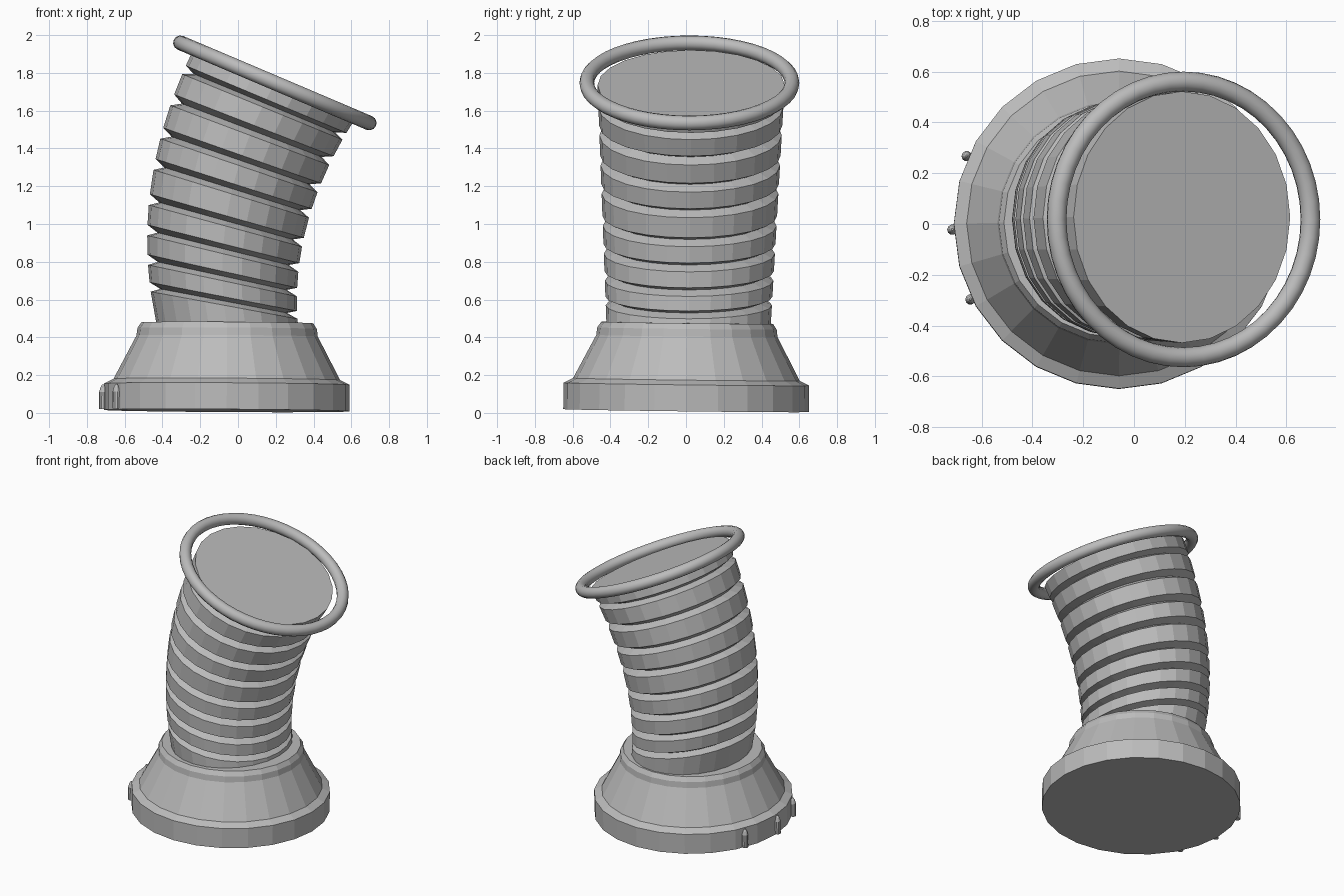
import bpy, bmesh
from math import sin, cos, pi, radians
from mathutils import Matrix, Vector

if "Cube" in bpy.data.objects:
    bpy.data.objects.remove(bpy.data.objects["Cube"])

grey = bpy.data.materials.new("plain grey")
grey.use_nodes = True
colour = (0.5, 0.5, 0.5, 1)
grey.diffuse_color = colour
grey.node_tree.nodes["Principled BSDF"].inputs["Base Color"].default_value = colour
SIDES = 24


def loft(name, loops):
    """Skin a stack of closed point loops and cap both ends."""
    bm = bmesh.new()
    rings = [[bm.verts.new(p) for p in loop] for loop in loops]
    for low, high in zip(rings, rings[1:]):
        n = len(low)
        for i in range(n):
            j = (i + 1) % n
            bm.faces.new((low[i], low[j], high[j], high[i]))
    bm.faces.new(rings[0][::-1])
    bm.faces.new(rings[-1])
    bmesh.ops.recalc_face_normals(bm, faces=bm.faces)
    mesh = bpy.data.meshes.new(name)
    bm.to_mesh(mesh)
    bm.free()
    obj = bpy.data.objects.new(name, mesh)
    mesh.materials.append(grey)
    bpy.context.collection.objects.link(obj)
    return obj


def circle(rx, ry, n=SIDES):
    return [Vector((rx * cos(2 * pi * i / n), ry * sin(2 * pi * i / n), 0)) for i in range(n)]


def lathe(name, profile, n=SIDES):
    return loft(name, [[p + Vector((0, 0, z)) for p in circle(r, r, n)] for r, z in profile])


# Flared foot, leaning very slightly
lean = Matrix.Translation((-0.06, 0, 0.012)) @ Matrix.Rotation(-0.012, 4, "X") @ Matrix.Rotation(0.006, 4, "Y")
foot = lathe("flared_foot", [(0.65, 0), (0.65, 0.14), (0.60, 0.165), (0.48, 0.395),
                             (0.475, 0.435), (0.455, 0.465)])
foot.matrix_world = lean

# Three bullet-shaped pegs on the rim
for i, angle in enumerate((156, 182, 207)):
    peg = lathe(f"rim_peg_{i + 1}", [(0.02, 0.005), (0.02, 0.095), (0.013, 0.12), (0.004, 0.135)], 10)
    a = radians(angle)
    peg.matrix_world = lean @ Matrix.Translation((0.656 * cos(a), 0.656 * sin(a), 0))


# Bent neck: tilted bands separated by V grooves
def neck_loop(z, inset=0):
    t = (z - 0.57) / 1.16
    tilt = Matrix.Rotation(radians(10.5 + 13 * t), 4, "Y")
    centre = Vector((-0.083 + 0.28 * (z - 0.75) ** 2, 0.015 + 0.012 * t, z))
    return [centre + tilt @ p for p in circle(0.395 + 0.07 * t - inset, 0.44 + 0.055 * t - inset)]


tops = [0.57, 0.70, 0.843, 0.99, 1.16, 1.31, 1.47, 1.62, 1.735]
loops = [neck_loop(0.40)]
for low, high in zip(tops, tops[1:]):
    gap = 0.35 * min(high - low, 0.15)
    loops += [neck_loop(low), neck_loop(low + gap / 2, 0.055), neck_loop(low + gap)]
loops.append(neck_loop(tops[-1]))
loft("ribbed_neck", loops)

# Round hoop about the mouth
bpy.ops.mesh.primitive_torus_add(major_radius=0.543, minor_radius=0.039, major_segments=48,
                                 minor_segments=12, location=(0.195, 0.018, 1.747),
                                 rotation=(0, radians(23), 0))
hoop = bpy.context.object
hoop.name = "mouth_hoop"
hoop.data.materials.append(grey)
bpy.ops.object.shade_smooth()
